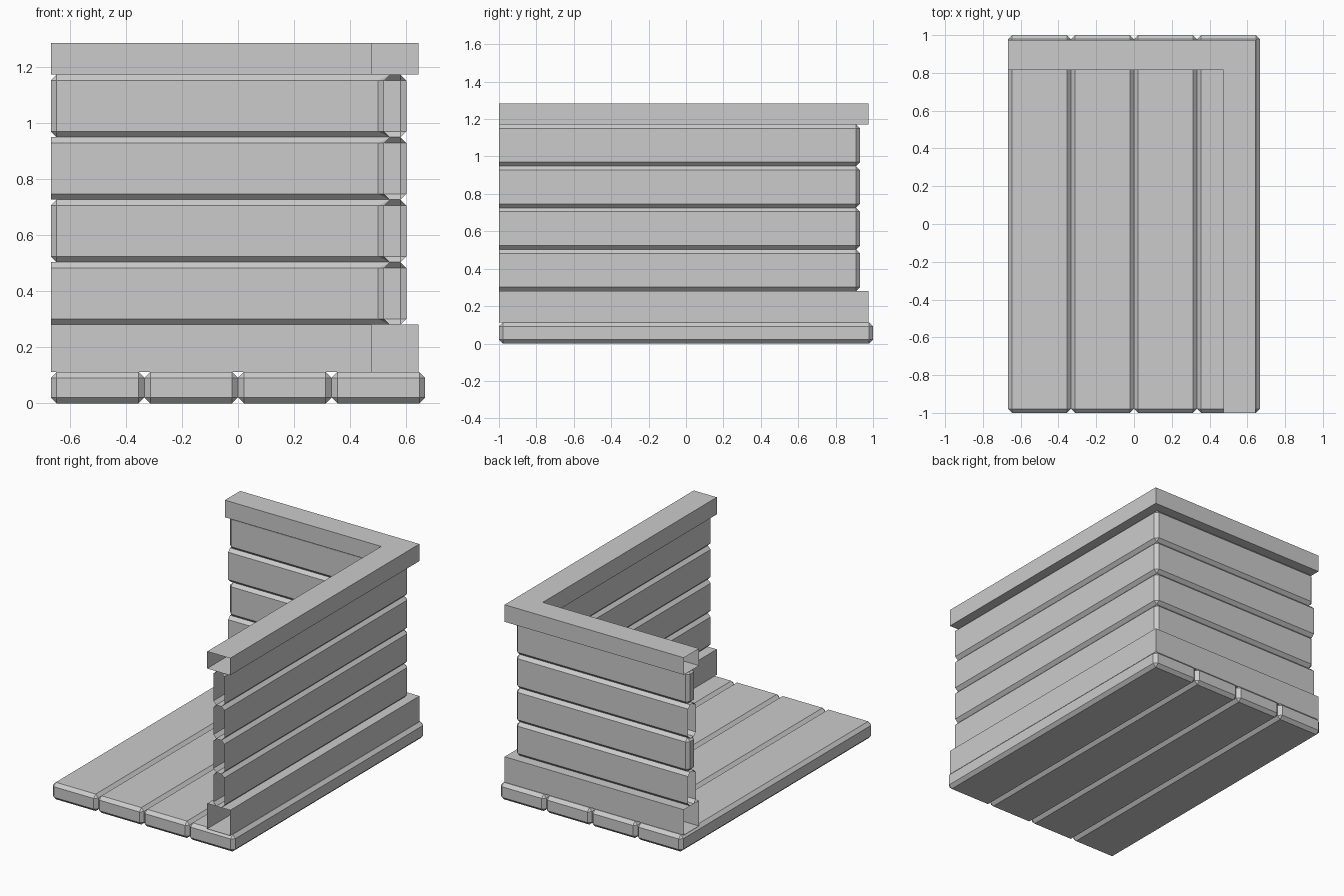
import bpy, bmesh

cube = bpy.data.objects.get("Cube")
if cube:
    bpy.data.objects.remove(cube, do_unlink=True)

GRAY = (0.6, 0.6, 0.6, 1.0)
mat = bpy.data.materials.new("plain gray")
mat.use_nodes = True
mat.diffuse_color = GRAY
mat.node_tree.nodes["Principled BSDF"].inputs["Base Color"].default_value = GRAY

HALF_X = 0.667
BEVEL = 0.021
PAD = 0.2


def prism(name, outline, z0, z1, bevel=0.0, cuts=()):
    """Extrude an xy outline, chamfer it, then slice open ends."""
    bm = bmesh.new()
    base = bm.faces.new([bm.verts.new((x, y, z0)) for x, y in outline])
    top = bmesh.ops.extrude_face_region(bm, geom=[base], use_keep_orig=True)["geom"]
    for v in top:
        if isinstance(v, bmesh.types.BMVert):
            v.co.z = z1
    bmesh.ops.recalc_face_normals(bm, faces=bm.faces)
    if bevel:
        bmesh.ops.bevel(bm, geom=bm.edges[:], offset=bevel, offset_type='OFFSET',
                        segments=1, profile=0.5, affect='EDGES')
    for co, no in cuts:
        bmesh.ops.bisect_plane(bm, geom=bm.verts[:] + bm.edges[:] + bm.faces[:],
                               plane_co=co, plane_no=no, clear_outer=True)
    mesh = bpy.data.meshes.new(name)
    bm.to_mesh(mesh)
    bm.free()
    mesh.materials.append(mat)
    obj = bpy.data.objects.new(name, mesh)
    bpy.context.collection.objects.link(obj)
    return obj


def corner(x_in, x_out, y_in, y_out, left, front):
    """L-shaped outline along the back and the left side."""
    return [(left, y_in), (x_in, y_in), (x_in, front),
            (x_out, front), (x_out, y_out), (left, y_out)]


FRONT_CUT = ((0, -1, 0), (0, -1, 0))
SIDE_CUT = ((-HALF_X, 0, 0), (-1, 0, 0))

# Floor planks
width = HALF_X / 2
for i in range(4):
    x0 = -HALF_X + i * width
    x1 = x0 + width
    prism(f"floor_plank_{i + 1}", [(x0, -1), (x1, -1), (x1, 1), (x0, 1)], 0, 0.112, BEVEL)

# Wall planks, alternately open and chamfered at the side end
LOW, HIGH = 0.28, 1.171
pitch = (HIGH - LOW) / 4
for i in range(4):
    is_open = i % 2 == 0
    left = -HALF_X - (PAD if is_open else 0)
    outline = corner(0.52, 0.6, 0.85, 0.93, left, -1 - PAD)
    cuts = [FRONT_CUT, SIDE_CUT] if is_open else [FRONT_CUT]
    prism(f"wall_plank_{i + 1}", outline, LOW + i * pitch, LOW + (i + 1) * pitch, BEVEL, cuts)

# Base trim and top rail
trim = corner(0.475, 0.643, 0.816, 0.975, -HALF_X - PAD, -1 - PAD)
for name, z0, z1 in (("base_trim", 0.112, LOW), ("top_rail", HIGH, 1.284)):
    prism(name, trim, z0, z1, 0, [FRONT_CUT, SIDE_CUT])
